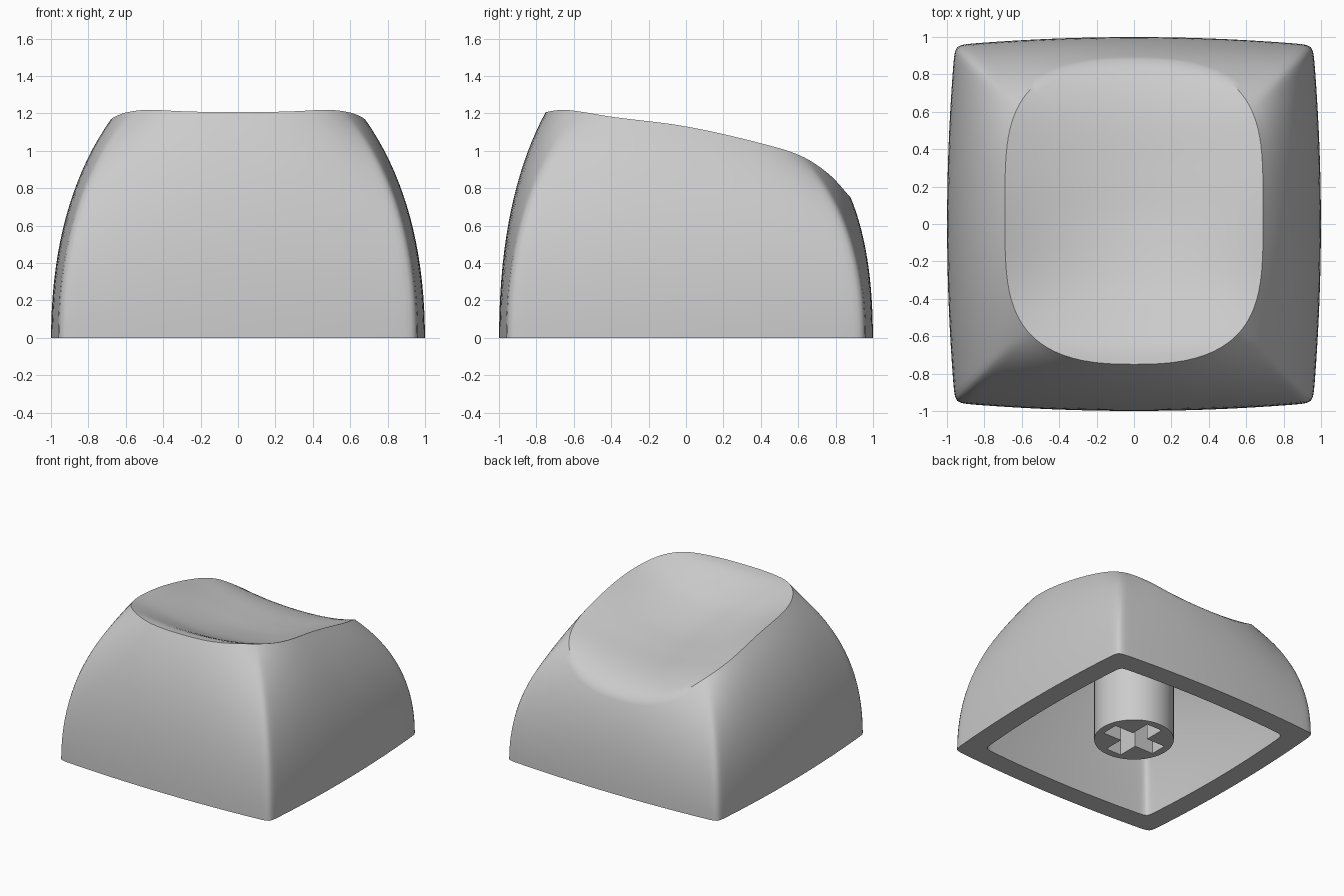
import bpy, bmesh, math
from mathutils import Vector

cube = bpy.data.objects.get("Cube")
if cube:
    bpy.data.objects.remove(cube, do_unlink=True)

grey = bpy.data.materials.new("light_grey_plastic")
grey.use_nodes = True
colour = (0.6, 0.6, 0.6, 1)
grey.diffuse_color = colour
grey.node_tree.nodes["Principled BSDF"].inputs["Base Color"].default_value = colour

RIM_X, RIM_Y, RIM_MID = 0.69, 0.815, 0.065
POWER_X, POWER_Y = 2.6, 3.8
# Height along the middle of the dish and along its side rim, as (y, z)
MIDDLE = [(-.75, 1.207), (-.66, 1.19), (-.5, 1.115), (-.3, 1.03), (0, .955),
          (.3, .915), (.55, .885), (.7, .85), (.8, .808), (.88, .75)]
SIDE = [(-.75, 1.207), (-.66, 1.219), (-.55, 1.207), (-.4, 1.182), (0, 1.13),
        (.4, 1.04), (.62, .97), (.77, .87), (.88, .75)]


def smooth_curve(pts, x):
    """Cubic interpolation through the points."""
    x = min(max(x, pts[0][0]), pts[-1][0])
    last = len(pts) - 1

    def slope(i):
        a, b = pts[max(i - 1, 0)], pts[min(i + 1, last)]
        return (b[1] - a[1]) / (b[0] - a[0])

    i = max(k for k in range(last) if pts[k][0] <= x)
    (x0, z0), (x1, z1) = pts[i], pts[i + 1]
    w = x1 - x0
    t = (x - x0) / w
    hermite = t * t * (3 - 2 * t)
    return (z0 + (z1 - z0) * hermite + w * slope(i) * t * (1 - t) ** 2
            - w * slope(i + 1) * t * t * (1 - t))


def dish_height(x, y):
    v = abs(y - RIM_MID) / RIM_Y
    half_width = RIM_X * max(1 - v ** POWER_Y, 0) ** (1 / POWER_X)
    q = min(1, abs(x) / max(half_width, 0.001))
    low, high = smooth_curve(MIDDLE, y), smooth_curve(SIDE, y)
    return low + (high - low) * q * q


def base_outline(steps=28, corner=0.957):
    """Square with bowed sides and slightly rounded corners."""
    loop = []
    for side in range(4):
        for i in range(steps):
            k = 2 * i / steps - 1
            s = 0.7 * math.sin(k * math.pi / 2) + 0.3 * k
            p = Vector((corner * s, -1 + (1 - corner) * s * s, 0))
            for _ in range(side):
                p = Vector((-p.y, p.x, 0))
            loop.append(p)
    for _ in range(3):
        n = len(loop)
        loop = [loop[i] / 2 + (loop[i - 1] + loop[(i + 1) % n]) / 4 for i in range(n)]
    return loop


def rim_point(d):
    """Rim position straight inwards from the base point d, found by halving."""
    near, far = 0, 1
    for _ in range(40):
        r = (near + far) / 2
        x, y = d.x * r, d.y * r
        if abs(x / RIM_X) ** POWER_X + abs((y - RIM_MID) / RIM_Y) ** POWER_Y < 1:
            near = r
        else:
            far = r
    return Vector((x, y, dish_height(x, y)))


def shell_rings(scale, drop, wall_steps=18, dish_steps=20):
    """Rings from the bottom edge up the wall and in over the dish."""
    base = base_outline()
    rim = [rim_point(p) for p in base]
    rings = []
    for i in range(wall_steps + 1):
        t = i / wall_steps
        ring = []
        for b, r in zip(base, rim):
            top = r - Vector((0, 0, drop))
            bend = Vector((b.x, b.y, top.z * 0.62))
            ring.append(b * (1 - t) ** 2 + bend * 2 * t * (1 - t) + top * t * t)
        rings.append(ring)
    for i in range(1, dish_steps):
        t = 1 - i / dish_steps
        ring = []
        for r in rim:
            x, y = r.x * t, RIM_MID + (r.y - RIM_MID) * t
            ring.append(Vector((x, y, dish_height(x, y) - drop)))
        rings.append(ring)
    centre = Vector((0, RIM_MID * scale, dish_height(0, RIM_MID) - drop))
    return [[Vector((p.x * scale, p.y * scale, p.z)) for p in ring] for ring in rings], centre


def finish(bm, name, angle):
    bmesh.ops.recalc_face_normals(bm, faces=bm.faces)
    mesh = bpy.data.meshes.new(name)
    bm.to_mesh(mesh)
    bm.free()
    mesh.materials.append(grey)
    obj = bpy.data.objects.new(name, mesh)
    bpy.context.collection.objects.link(obj)
    bpy.ops.object.select_all(action='DESELECT')
    obj.select_set(True)
    bpy.context.view_layer.objects.active = obj
    bpy.ops.object.shade_smooth_by_angle(angle=math.radians(angle))


def bridge(bm, a, b):
    for i in range(len(a)):
        j = (i + 1) % len(a)
        bm.faces.new((a[i], a[j], b[j], b[i]))


# Hollow cap shell: outer skin, flat bottom edge, inner skin
bm = bmesh.new()
bottoms = []
for scale, drop in ((1, 0), (0.83, 0.15)):
    rings, centre = shell_rings(scale, drop)
    verts = [[bm.verts.new(p) for p in ring] for ring in rings]
    for a, b in zip(verts, verts[1:]):
        bridge(bm, a, b)
    hub = bm.verts.new(centre)
    inner = verts[-1]
    for i in range(len(inner)):
        bm.faces.new((inner[i - 1], inner[i], hub))
    bottoms.append(verts[0])
bridge(bm, *bottoms)
finish(bm, "cap_shell", 34)

# Round stem with a cross-shaped socket
STEM_R, STEM_Z, STEM_TOP, SOCKET_TOP = 0.3, 0.02, 0.86, 0.45
ARM, HALF = 0.24, 0.07
quarter = [(ARM, -HALF), (ARM, HALF), (HALF, HALF)]
cross = []
for turn in range(4):
    for x, y in quarter:
        for _ in range(turn):
            x, y = -y, x
        cross.append((x, y))
circle = [(STEM_R * math.cos(a * math.tau / 64), STEM_R * math.sin(a * math.tau / 64))
          for a in range(64)]

bm = bmesh.new()
edges = []
for outline, top in ((circle, STEM_TOP), (cross, SOCKET_TOP)):
    low = [bm.verts.new((x, y, STEM_Z)) for x, y in outline]
    high = [bm.verts.new((x, y, top)) for x, y in outline]
    bridge(bm, low, high)
    bm.faces.new(high)
    edges += [bm.edges.get((low[i - 1], low[i])) for i in range(len(low))]
bmesh.ops.triangle_fill(bm, edges=edges, use_beauty=True, normal=(0, 0, -1))
finish(bm, "stem", 30)
